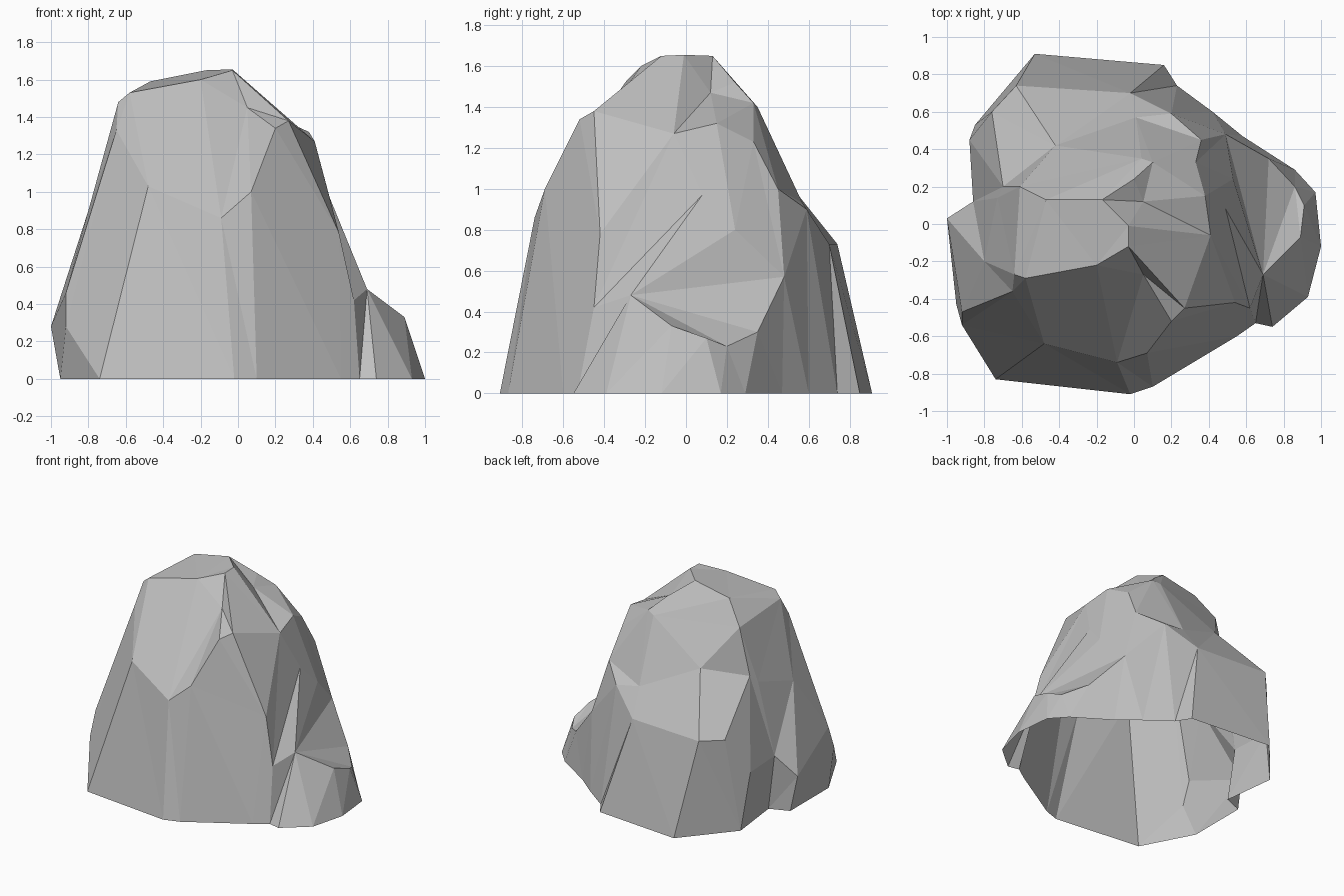
import bpy
import bmesh
from mathutils import Vector
from mathutils.geometry import delaunay_2d_cdt

default_cube = bpy.data.objects.get("Cube")
if default_cube:
    bpy.data.objects.remove(default_cube, do_unlink=True)

# Ground outline of the boulder, counter-clockwise
ground_outline = [
    (.10, -.87), (.55, -.60), (.65, -.53), (.74, -.55), (.93, -.39), (1, -.12),
    (.97, .17), (.86, .29), (.58, .47), (.42, .60), (.23, .74), (.16, .85),
    (-.53, .91), (-.85, .53), (-.80, .11), (-.95, .05), (-.95, -.43),
    (-.74, -.83), (-.02, -.91)]

# Corners shared by several break lines
crease_foot = (-.09, -.74, .86)
crease_top = (.05, -.27, 1.45)
brow = (.07, -.69, 1)
nose = (.20, -.52, 1.34)
cheek = (.27, -.45, 1.38)
side_step = (.38, .15, 1.32)
side_corner = (.33, .33, 1.23)
cleft_foot = (.62, -.45, .42)
cleft_top = (.49, .08, .97)
spur_back = (.49, .48, .57)
spur_tip = (.69, -.27, .48)
back_ledge = (.01, .57, .93)
back_foot = (-.02, .70, .73)
apex = (-.03, -.12, 1.65)
neck = (.05, .12, 1.47)
nape = (.04, .35, 1.4)

# Break line where the steep walls meet the slopes
flank_line = [
    crease_foot, brow, (.54, -.42, .78), cleft_foot, cleft_top,
    (.53, .24, .8), spur_back, (.20, .59, .9), back_foot, (-.63, .74, .73),
    (-.76, .60, .72), (-.88, .45, .44), (-.86, .12, .44), (-1, .03, .28),
    (-.92, -.47, .46), (-.92, -.54, .28), (-.48, -.64, 1.03)]

# Shoulder ridge running round the back of the boulder
shoulder_line = [
    crease_top, nose, cheek, (.41, -.06, 1.27), side_step, side_corner,
    (.36, .45, 1), back_ledge, (-.42, .42, 1.13), (-.70, .20, 1.06),
    (-.73, .14, 1), (-.80, -.20, .9), (-.65, -.36, 1.33)]

# Crown edge and the summit inside it
crown_line = [
    (-.58, -.29, 1.53), (-.20, -.22, 1.6), apex, (-.03, -.01, 1.655), neck,
    (.10, .33, 1.42), nape, (-.61, .20, 1.42), (-.64, -.27, 1.48)]
summit_line = [(-.47, .13, 1.59), (-.17, .13, 1.65), (0, .24, 1.52)]

# Low spur leaning against the left side
spur_line = [
    cleft_foot, spur_tip, (.89, -.07, .33), (.91, .10, .27),
    (.86, .20, .23), (.72, .35, .3)]

# Creases joining the main break lines
creases = [
    [crease_top, crease_foot], [brow, nose], [apex, cheek], [neck, side_step],
    [(.10, .33, 1.42), side_corner], [nape, back_ledge, back_foot],
    [cleft_top, spur_tip, spur_back]]

points, plan, edges = [], [], []


def add_line(line, closed=False, spread=1):
    """Add a break line; spread widens it in plan so walls can overhang."""
    first = len(points)
    count = len(line)
    for point in line:
        position = Vector((*point, 0)[:3])
        points.append(position)
        plan.append(position.xy * spread)
    for i in range(count if closed else count - 1):
        edges.append((first + i, first + (i + 1) % count))


add_line(ground_outline, closed=True, spread=1.15)
add_line(flank_line, closed=True)
add_line(crown_line, closed=True)
for line in [shoulder_line, summit_line, spur_line] + creases:
    add_line(line)

# Facet the surface between the break lines, leaving the underside open
flat_verts, _, triangles, sources, _, _ = delaunay_2d_cdt(plan, edges, [], 1, 1e-5)


def lifted(index):
    """Return the real position of a vertex of the plan."""
    if sources[index]:
        return points[sources[index][0]]
    spot = flat_verts[index]
    nearest = min(range(len(plan)), key=lambda i: (plan[i] - spot).length)
    return Vector((spot.x, spot.y, points[nearest].z))


bm = bmesh.new()
verts = [bm.verts.new(lifted(i)) for i in range(len(flat_verts))]
for triangle in triangles:
    bm.faces.new([verts[i] for i in triangle])

# Merge nearly coplanar triangles into broad facets
bmesh.ops.dissolve_limit(bm, angle_limit=.06, verts=bm.verts, edges=bm.edges)
bm.normal_update()

mesh = bpy.data.meshes.new("boulder")
bm.to_mesh(mesh)
bm.free()
boulder = bpy.data.objects.new("boulder", mesh)
bpy.context.collection.objects.link(boulder)

# Plain grey stone
stone = bpy.data.materials.new("grey stone")
stone.use_nodes = True
colour = (.52, .52, .52, 1)
stone.diffuse_color = colour
stone.node_tree.nodes["Principled BSDF"].inputs["Base Color"].default_value = colour
mesh.materials.append(stone)
